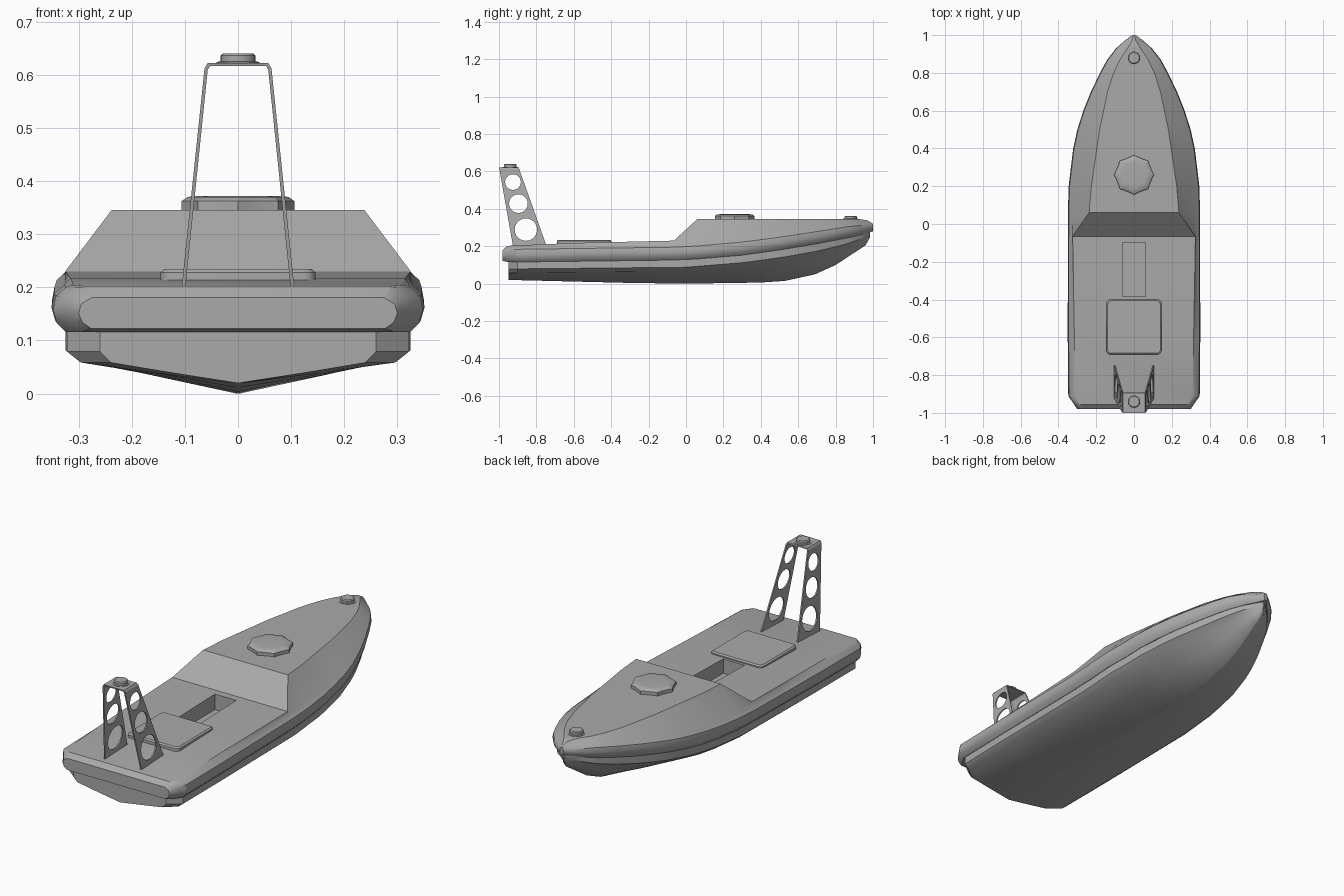
import bpy, bmesh, math
from mathutils import Matrix

if "Cube" in bpy.data.objects:
    bpy.data.objects.remove(bpy.data.objects["Cube"])

grey = bpy.data.materials.new("boat_grey")
grey.use_nodes = True
COLOUR = (0.4, 0.4, 0.4, 1)
grey.diffuse_color = COLOUR
grey.node_tree.nodes["Principled BSDF"].inputs["Base Color"].default_value = COLOUR


def finish(name, bm, smooth=None):
    bmesh.ops.recalc_face_normals(bm, faces=bm.faces)
    me = bpy.data.meshes.new(name)
    bm.to_mesh(me)
    bm.free()
    ob = bpy.data.objects.new(name, me)
    bpy.context.collection.objects.link(ob)
    me.materials.append(grey)
    bpy.ops.object.select_all(action="DESELECT")
    ob.select_set(True)
    bpy.context.view_layer.objects.active = ob
    if smooth:
        bpy.ops.object.shade_smooth_by_angle(angle=math.radians(smooth))
    return ob


def loft(name, rings, smooth=None):
    """Skin closed rings with equal point counts and cap both ends."""
    bm = bmesh.new()
    rows = [[bm.verts.new(p) for p in r] for r in rings]
    n = len(rows[0])
    for a, b in zip(rows, rows[1:]):
        for i in range(n):
            j = (i + 1) % n
            bm.faces.new((a[i], a[j], b[j], b[i]))
    bm.faces.new(rows[0])
    bm.faces.new(rows[-1][::-1])
    return finish(name, bm, smooth)


def curve(*keys):
    """Piecewise linear function through (y, value) keys."""
    def f(y):
        if y <= keys[0][0]:
            return keys[0][1]
        for (a, u), (b, v) in zip(keys, keys[1:]):
            if y <= b:
                return u + (v - u) * (y - a) / (b - a)
        return keys[-1][1]
    return f


def cut(ob, cutter):
    mod = ob.modifiers.new("cut", "BOOLEAN")
    mod.object = cutter
    mod.operation = "DIFFERENCE"
    mod.solver = "EXACT"
    bpy.context.view_layer.objects.active = ob
    bpy.ops.object.modifier_apply(modifier=mod.name)
    bpy.data.objects.remove(cutter)


def box(name, x, y, z):
    return loft(name, [[(sx * x, yy, zz) for sx, zz in
                        ((-1, z[0]), (1, z[0]), (1, z[1]), (-1, z[1]))] for yy in y])


# Lines of the boat along its length
beam = curve((-.98, .3), (-.91, .348), (-.6, .351), (.1, .35), (.2, .346), (.4, .322), (.5, .3),
             (.6, .268), (.7, .228), (.8, .18), (.87, .142), (.93, .095), (.97, .05), (1, .01))
rail_low = curve((-.98, .122), (-.95, .115), (0, .127), (.3, .152), (.5, .18), (.7, .213), (.9, .252), (1, .28))
rail_top = curve((-.98, .18), (-.955, .2), (0, .213), (.3, .24), (.5, .265), (.7, .295), (.9, .325), (1, .318))
deck_half = curve((-.98, .27), (-.91, .31), (-.065, .325), (.06, .238), (.2, .226), (.5, .182),
                  (.7, .14), (.8, .108), (.88, .07), (.93, .035), (.96, .012), (1, .003))
deck_z = curve((-.98, .181), (-.955, .202), (-.7, .215), (-.065, .23), (.06, .345), (.93, .345), (.97, .338), (1, .32))
keel = curve((-.95, .02), (-.3, .004), (0, 0), (.4, .006), (.53, .015), (.69, .05), (.8, .1), (.96, .205), (.985, .25))
chine = curve((-.95, .058), (0, .066), (.3, .09), (.5, .115), (.7, .152), (.85, .19), (.96, .235), (.985, .262))


def mirrored(half, y):
    return [(x, y, z) for x, z in half] + [(-x, y, z) for x, z in reversed(half)]


# Rubbing rail, deck and raised foredeck
rings = []
for y in (-.98, -.955, -.91, -.6, -.3, -.065, .06, .2, .3, .4, .5, .6, .7, .8, .87, .93, .97, 1):
    w, lo, hi = beam(y), rail_low(y), rail_top(y)
    inset = min(.024, w * .4)
    top = deck_z(y)
    half = [(w - inset, lo), (w - inset * .3, lo + (hi - lo) * .2), (w, lo + (hi - lo) * .5),
            (w - inset * .2, lo + (hi - lo) * .8), (w - inset, hi),
            (min(deck_half(y), w - inset * 1.05), top)]
    rings.append(mirrored(half, y))
deck = loft("deck_and_rail", rings, 32)

# Recessed well behind the foredeck
cut(deck, box("well_cutter", .06, (-.385, -.1), (.15, .4)))

# Lower hull with a shallow keel
rings = []
for y in (-.95, -.9, -.6, -.3, 0, .2, .3, .4, .53, .6, .69, .75, .8, .87, .92, .96, .985):
    w = max(beam(y) - .026, .006) - (.035 if y < -.94 else 0)
    k, c, t = keel(y), chine(y), rail_low(y) + .012
    fine = curve((.3, .92), (.7, .8), (1, .6))(y)
    half = [(.003, k), (w * .5, k + (c - k) * .52), (w * fine, c),
            (w, c + (t - c) * .3), (w, t)]
    rings.append(mirrored(half, y))
loft("lower_hull", rings, 32)


def disc(name, at, layers, radius_at=lambda i: 1, sides=24):
    """Stack of (radius, z) rings around a vertical axis."""
    return loft(name, [[(at[0] + r * radius_at(i) * math.cos(math.tau * i / sides),
                         at[1] + r * radius_at(i) * math.sin(math.tau * i / sides), z)
                        for i in range(sides)] for r, z in layers], 35)


# Eight-pointed foredeck hatch, bow cap and mast lamp
disc("foredeck_hatch", (0, .26), ((.106, .34), (.106, .362), (.095, .37), (.07, .372)),
     lambda i: 1 if i % 4 == 0 else (.9 if i % 4 == 2 else .92), 32)
for name, y, z in (("bow_cap", .88, .343), ("mast_lamp", -.94, .62)):
    disc(name, (0, y), ((.04, z), (.04, z + .004), (.033, z + .005), (.033, z + .016), (.028, z + .02)))

# Rounded engine hatch on the aft deck
def rounded(size, r, z):
    pts = []
    for q, (sx, sy) in enumerate(((1, 1), (-1, 1), (-1, -1), (1, -1))):
        for s in range(5):
            a = math.pi / 2 * (q + s / 4)
            pts.append((sx * (size - r) + r * math.cos(a), -.545 + sy * (size - r) + r * math.sin(a), z))
    return pts


loft("engine_hatch", [rounded(.146, .022, .2), rounded(.146, .022, .228), rounded(.139, .018, .234)], 35)

# Mast frame: a bent strip that tapers upward, pierced by round holes
aft = curve((.2, -.925), (.625, -1))
fore = curve((.2, -.745), (.622, -.895))
right = [(-.106, .2), (-.063, .612), (-.057, .622)]
inner = [(-.099, .2), (-.057, .609), (-.053, .616)]
path = right + [(-x, z) for x, z in reversed(right)]
path += [(-x, z) for x, z in inner] + inner[::-1]
mast = loft("mast_frame", [[(x, edge(z), z) for x, z in path] for edge in (aft, fore)])
for y, z, r in ((-.925, .543, .042), (-.896, .428, .05), (-.856, .289, .06)):
    bm = bmesh.new()
    turn = Matrix.Translation((0, y, z)) @ Matrix.Rotation(math.pi / 2, 4, "Y")
    bmesh.ops.create_cone(bm, cap_ends=True, segments=24, radius1=r, radius2=r, depth=.5, matrix=turn)
    cut(mast, finish("hole_cutter", bm))
